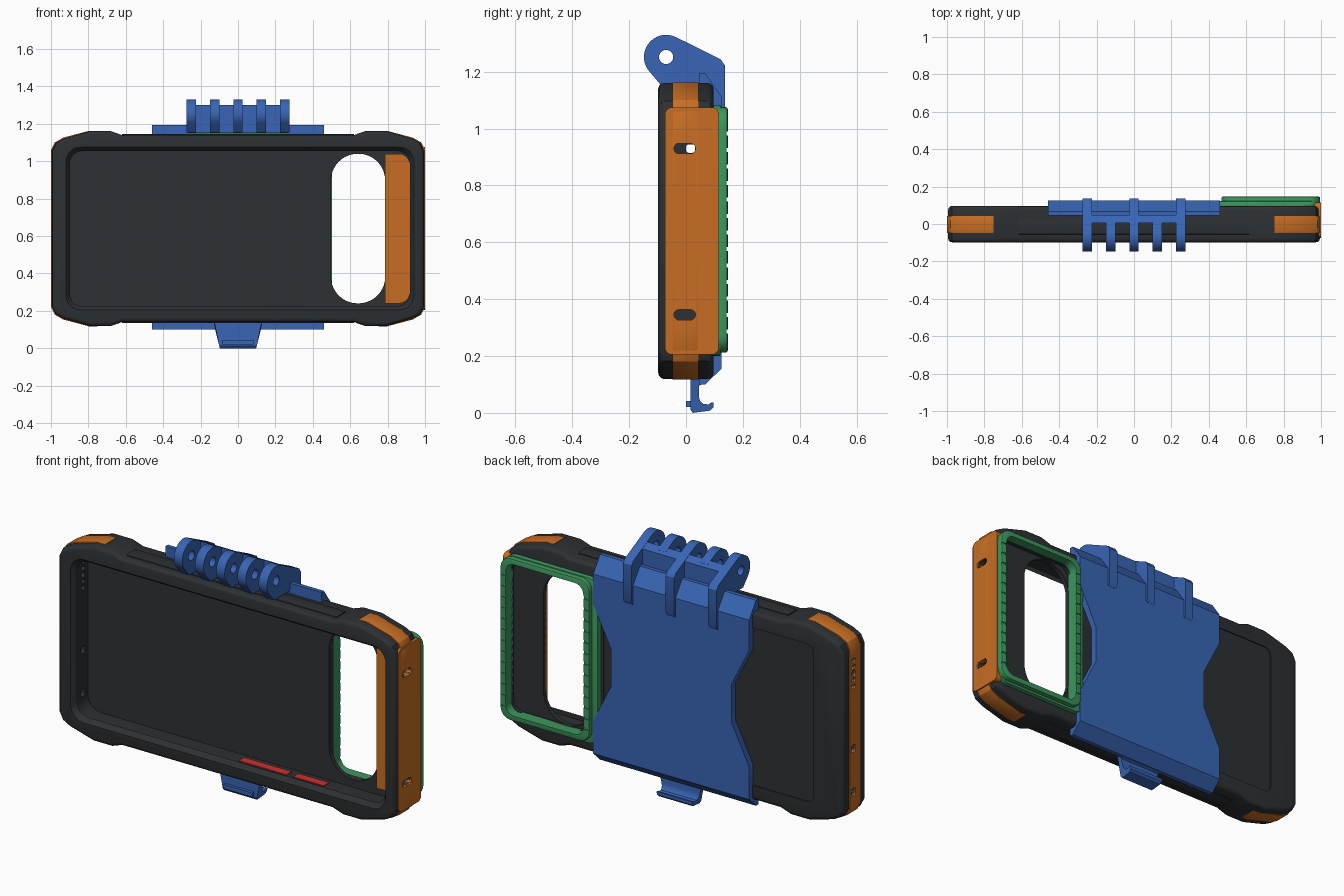
import bpy, bmesh
from math import cos, sin, pi, radians

if "Cube" in bpy.data.objects:
    bpy.data.objects.remove(bpy.data.objects["Cube"])


def material(name, rgb):
    m = bpy.data.materials.new(name)
    m.diffuse_color = (*rgb, 1)
    m.use_nodes = True
    m.node_tree.nodes["Principled BSDF"].inputs["Base Color"].default_value = m.diffuse_color
    return m


DARK = material("dark", (0.026, 0.03, 0.034))
BLUE = material("blue", (0.04, 0.13, 0.46))
ORANGE = material("orange", (0.58, 0.155, 0.017))
GREEN = material("green", (0.045, 0.31, 0.11))
RED = material("red", (0.6, 0.03, 0.03))


def prism(name, pts, axis, lo, hi, mat=None, bevel=0, seg=2, end_pts=None):
    """Extrude a 2D profile along x (points are y,z) or y (points are x,z)."""
    def place(p, d):
        return (d, p[0], p[1]) if axis == 'x' else (p[0], d, p[1])
    bm = bmesh.new()
    a = [bm.verts.new(place(p, lo)) for p in pts]
    b = [bm.verts.new(place(p, hi)) for p in (end_pts or pts)]
    caps = [bm.faces.new(a), bm.faces.new(b)]
    for i in range(len(a)):
        j = (i + 1) % len(a)
        bm.faces.new((a[i], a[j], b[j], b[i]))
    bmesh.ops.recalc_face_normals(bm, faces=bm.faces)
    if bevel:
        edges = list({e for f in caps for e in f.edges})
        bmesh.ops.bevel(bm, geom=edges, offset=bevel, segments=seg,
                        profile=0.5, affect='EDGES', clamp_overlap=True)
    me = bpy.data.meshes.new(name)
    bm.to_mesh(me)
    bm.free()
    ob = bpy.data.objects.new(name, me)
    bpy.context.collection.objects.link(ob)
    if mat:
        me.materials.append(mat)
    return ob


def rrect(x0, x1, z0, z1, r, n=6):
    """Rounded rectangle outline."""
    out = []
    for k, (cx, cz) in enumerate([(x1 - r, z1 - r), (x0 + r, z1 - r),
                                  (x0 + r, z0 + r), (x1 - r, z0 + r)]):
        for i in range(n + 1):
            a = (k + i / n) * pi / 2
            out.append((cx + r * cos(a), cz + r * sin(a)))
    return out


def box(name, x0, x1, y0, y1, z0, z1, mat=None, bevel=0):
    return prism(name, [(x0, z0), (x1, z0), (x1, z1), (x0, z1)], 'y', y0, y1, mat, bevel)


def cut(targets, cutter):
    """Subtract the cutter from every target, then drop it."""
    cutter.hide_render = True
    for ob in targets:
        mod = ob.modifiers.new("cut", 'BOOLEAN')
        mod.operation = 'DIFFERENCE'
        mod.solver = 'EXACT'
        mod.object = cutter
        bpy.context.view_layer.objects.active = ob
        bpy.ops.object.modifier_apply(modifier=mod.name)
    bpy.data.objects.remove(cutter)


MID = 0.64                                   # height of the symmetry plane


def with_mirror(pts):
    """Path from the mirrored lower half up through the given upper half."""
    return [(x, 2 * MID - z) for x, z in pts] + pts[::-1]


# case body with raised corners
corner = [(0.62, 1.14), (0.68, 1.161), (0.79, 1.161), (0.93, 1.122), (0.974, 1.098), (0.994, 1.058)]
right = with_mirror(corner)
case = prism("case_body", right + [(-x, z) for x, z in right[::-1]], 'y',
             -0.098, 0.097, DARK, 0.022, 3)
cut([case], prism("cavity", rrect(-0.925, 0.93, 0.2, 1.08, 0.08), 'y', -0.07, 0.055))
cut([case], prism("window", rrect(-0.925, 0.945, 0.2, 1.08, 0.08), 'y', -0.105, -0.05,
                  end_pts=rrect(-0.885, 0.905, 0.24, 1.04, 0.06)))
cut([case], prism("back_recess", rrect(-0.82, 0.42, 0.22, 1.06, 0.04), 'y', 0.091, 0.2))
cut([case], prism("camera_recess", rrect(0.5, 0.962, 0.24, 1.045, 0.06), 'y', 0.078, 0.2))
cut([case], prism("camera_slot", rrect(0.497, 0.787, 0.24, 1.04, 0.143, 10), 'y', 0.0, 0.2))

# long grip ridges on the top and bottom edges
for name, z0, z1 in (("top_ridge", 1.12, 1.146), ("bottom_ridge", 0.134, 0.16)):
    prism(name, [(-0.62, z0), (0.62, z0), (0.62, z1), (-0.62, z1)], 'y',
          -0.055, 0.025, DARK, 0.005)

# orange bands that wrap both ends
outer = [(0.75, 1.163), (0.795, 1.163), (0.935, 1.126), (0.98, 1.1), (1.0, 1.06)]
inner = [(0.75, 1.135), (0.79, 1.135), (0.92, 1.1), (0.955, 1.08), (0.97, 1.05)]
loop = with_mirror(outer) + with_mirror(inner)[::-1]
band_r = prism("right_band", loop, 'y', -0.048, 0.044, ORANGE, 0.003)
band_l = prism("left_band", [(-x, z) for x, z in loop], 'y', -0.048, 0.044, ORANGE, 0.003)
panel = prism("right_side_panel", rrect(-0.074, 0.115, 0.205, 1.075, 0.025), 'x',
              0.965, 1.0, ORANGE)
plate_pts = rrect(0.6, 0.92, 0.24, 1.04, 0.06)
prism("camera_side_plate", plate_pts[:7] + [(0.787, 1.04), (0.787, 0.24)] + plate_pts[21:],
      'y', 0.042, 0.06, ORANGE)

# slots through the end walls
for z in (0.93, 0.345):
    cut([case, band_r, panel],
        prism("slot", rrect(-0.042, 0.033, z - 0.018, z + 0.018, 0.017), 'x', 0.85, 1.1))
for z, h in ((1.0, 0.011), (0.965, 0.011), (0.93, 0.015), (0.895, 0.011),
             (0.86, 0.011), (0.53, 0.02), (0.3, 0.02)):
    cut([case, band_l],
        prism("hole", rrect(0.0, 0.032, z - h, z + h, 0.01), 'x', -1.1, -0.85))

# green camera guard: wide base plus notched rim
base = prism("camera_guard_base", rrect(0.435, 0.988, 0.2, 1.082, 0.06), 'y', 0.086, 0.122,
             GREEN, 0.004)
rim = prism("camera_guard_rim", rrect(0.468, 0.995, 0.212, 1.076, 0.06), 'y', 0.108, 0.147,
            GREEN, 0.008)
cut([base, rim], prism("guard_opening", rrect(0.503, 0.962, 0.24, 1.048, 0.05), 'y', 0.0, 0.2))
for i in range(13):
    z = 0.28 + i * 0.058
    cut([rim], box("notch", 0.4, 1.1, 0.142, 0.2, z, z + 0.014))

# blue clip plate, waisted at both sides
plate = prism("clip_plate", [
    (0.045, 1.14), (0.045, 1.195), (0.067, 1.195), (0.125, 1.112), (0.125, 0.155),
    (0.067, 0.1), (0.045, 0.1), (0.045, 0.135), (0.09, 0.19), (0.09, 1.09)],
    'x', -0.46, 0.46, BLUE)
for s in (-1, 1):
    cut([plate], prism("waist", [(s * 0.6, 1.04), (s * 0.46, 0.95), (s * 0.355, 0.74),
                                 (s * 0.355, 0.54), (s * 0.46, 0.33), (s * 0.6, 0.24)],
                       'y', 0.0, 0.2))

# hinge fingers with a pin hole; every other one runs down the back as a rib
eye = [(-0.07 + 0.078 * cos(radians(a)), 1.252 + 0.078 * sin(radians(a)))
       for a in range(65, 216, 10)]
foot = [(-0.09, 1.155)]
rib = [(0.055, 1.155), (0.1, 1.12), (0.1, 1.01), (0.126, 1.01), (0.137, 1.03),
       (0.137, 1.222), (0.122, 1.244)]
short = [(0.03, 1.155), (0.03, 1.288)]
fingers = [prism("hinge_finger", eye + foot + (short if i % 2 else rib), 'x',
                 -0.275 + i * 0.125, -0.225 + i * 0.125, BLUE) for i in range(5)]
pin = [(-0.07 + 0.025 * cos(i * pi / 12), 1.252 + 0.025 * sin(i * pi / 12)) for i in range(24)]
cut(fingers, prism("pin_hole", pin, 'x', -0.5, 0.5))
prism("hinge_web", [(0.005, 1.15), (0.047, 1.15), (0.047, 1.279), (0.005, 1.3)],
      'x', -0.27, 0.27, BLUE)

# latch hook below, tapering downwards
hook = prism("latch_hook", [
    (0.015, 0.135), (0.015, 0.012), (0.024, 0.0), (0.085, 0.008), (0.097, 0.02),
    (0.097, 0.036), (0.088, 0.036), (0.08, 0.03), (0.06, 0.031), (0.048, 0.045),
    (0.045, 0.06), (0.045, 0.095), (0.065, 0.105), (0.065, 0.135)], 'x', -0.125, 0.125, BLUE)
for v in hook.data.vertices:
    v.co.x *= 0.78 + 0.22 * min(v.co.z / 0.11, 1)
box("latch_nub", -0.085, 0.085, 0.0, 0.02, 0.02, 0.042, BLUE)

# red button inserts on the inside of the bottom wall
for x0, x1 in ((0.02, 0.3), (0.34, 0.52)):
    box("button_insert", x0, x1, -0.02, 0.025, 0.175, 0.205, RED)

# smooth shading with sharp edges kept
bpy.ops.object.select_all(action='DESELECT')
for ob in bpy.context.scene.objects:
    ob.select_set(True)
    bpy.context.view_layer.objects.active = ob
bpy.ops.object.shade_smooth_by_angle(angle=radians(30))
